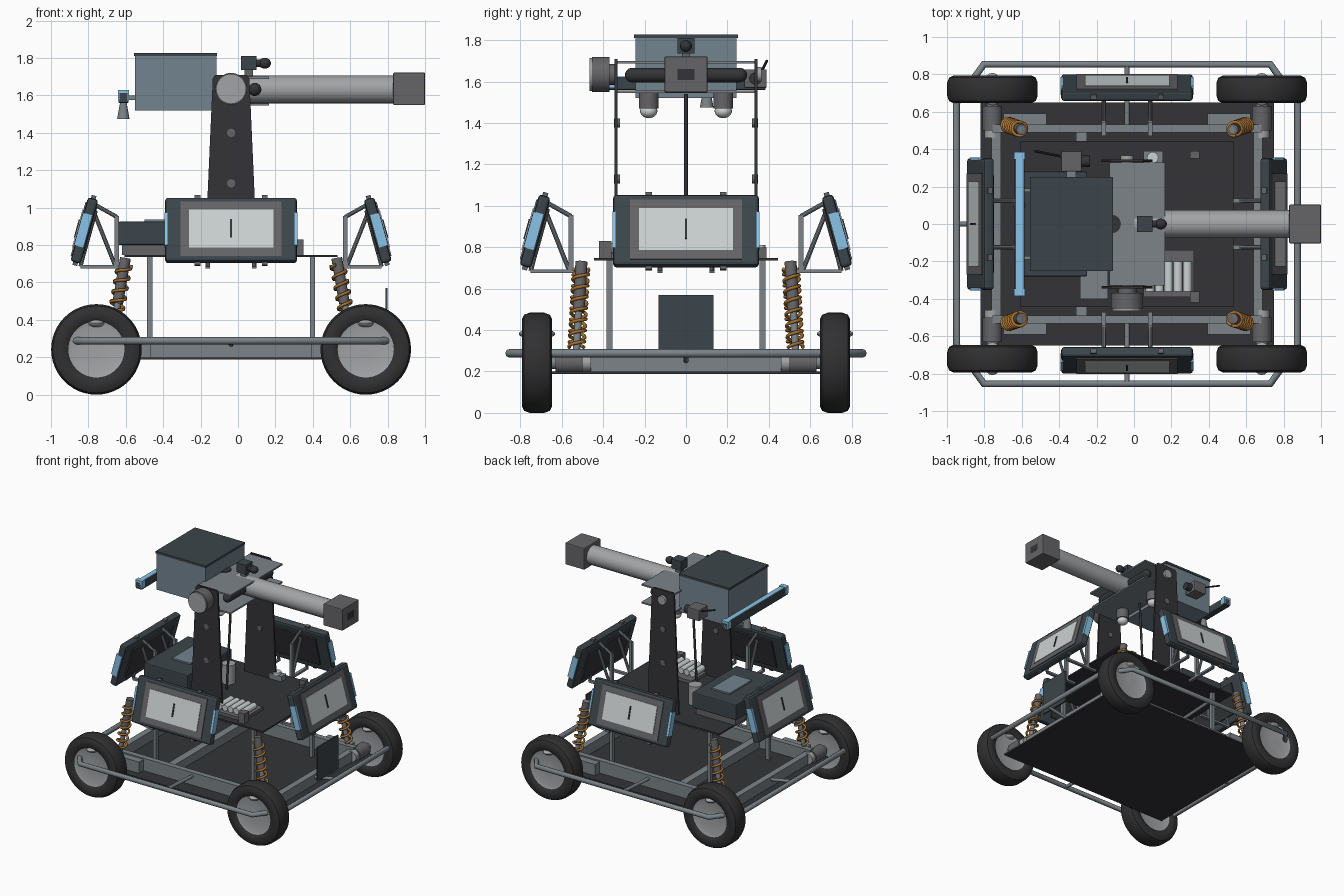
import bpy, bmesh
from math import pi, sin, cos
from mathutils import Matrix, Vector

if "Cube" in bpy.data.objects:
    bpy.data.objects.remove(bpy.data.objects["Cube"])

XC = -0.037
I = Matrix.Identity(4)
T = Matrix.Translation

def mat(name, r, g, b):
    m = bpy.data.materials.new(name)
    m.diffuse_color = (r, g, b, 1)
    m.use_nodes = True
    m.node_tree.nodes["Principled BSDF"].inputs["Base Color"].default_value = m.diffuse_color
    return m

TYRE = mat("rubber", .03, .03, .032)
DARK = mat("dark_plate", .033, .034, .038)
SLATE = mat("slate", .045, .06, .07)
STEEL = mat("steel", .2, .23, .25)
LIGHT = mat("light_metal", .36, .37, .38)
SCREEN = mat("screen", .6, .64, .64)
MID = mat("mid_grey", .13, .13, .14)
BLUE = mat("blue", .25, .55, .8)
CASE = mat("case", .17, .23, .28)
ORANGE = mat("spring_orange", .4, .17, .03)

def finish(name, bm, m, M=I, smooth=False):
    me = bpy.data.meshes.new(name)
    bmesh.ops.recalc_face_normals(bm, faces=bm.faces[:])
    bm.to_mesh(me)
    bm.free()
    o = bpy.data.objects.new(name, me)
    bpy.context.collection.objects.link(o)
    o.matrix_basis = M
    if m:
        me.materials.append(m)
    if smooth:
        me.shade_smooth()
        me.set_sharp_from_angle(angle=0.6)
    return o

def box(name, lo, hi, m, M=I, bevel=0):
    lo, hi = Vector(lo), Vector(hi)
    bm = bmesh.new()
    bmesh.ops.create_cube(bm, size=1, matrix=T((lo + hi) / 2) @ Matrix.Diagonal((*(hi - lo), 1)))
    if bevel:
        bmesh.ops.bevel(bm, geom=bm.edges[:], offset=bevel, segments=2, affect='EDGES', profile=.5)
    return finish(name, bm, m, M)

def rod(name, p, q, r, m, M=I, r2=None, n=24):
    p, q = Vector(p), Vector(q)
    d = q - p
    bm = bmesh.new()
    R = d.to_track_quat('Z', 'Y').to_matrix().to_4x4()
    bmesh.ops.create_cone(bm, cap_ends=True, segments=n, radius1=r, radius2=r if r2 is None else r2,
                          depth=d.length, matrix=T((p + q) / 2) @ R)
    return finish(name, bm, m, M, True)

def ball(name, c, s, m):
    bm = bmesh.new()
    bmesh.ops.create_uvsphere(bm, u_segments=20, v_segments=12, radius=1, matrix=T(c) @ Matrix.Diagonal((*s, 1)))
    return finish(name, bm, m, I, True)

def lathe_y(name, prof, m, M=I, n=48):
    # profile of (radius, y) spun round the y axis
    bm = bmesh.new()
    vs = [bm.verts.new((r, y, 0)) for r, y in prof]
    es = [bm.edges.new((vs[i], vs[i + 1])) for i in range(len(vs) - 1)]
    bmesh.ops.spin(bm, geom=vs + es, cent=(0, 0, 0), axis=(0, 1, 0), angle=2 * pi, steps=n)
    bmesh.ops.remove_doubles(bm, verts=bm.verts[:], dist=1e-4)
    return finish(name, bm, m, M, True)

def wire(name, pts, r, m, cyclic=False):
    cu = bpy.data.curves.new(name, 'CURVE')
    cu.dimensions = '3D'
    cu.bevel_depth, cu.bevel_resolution, cu.use_fill_caps = r, 2, True
    s = cu.splines.new('POLY')
    s.points.add(len(pts) - 1)
    for p, c in zip(s.points, pts):
        p.co = (*c, 1)
    s.use_cyclic_u = cyclic
    cu.materials.append(m)
    o = bpy.data.objects.new(name, cu)
    bpy.context.collection.objects.link(o)

# wheels, motors, springs at the four corners
tyre = [(.15, -.06), (.17, -.073), (.21, -.073), (.232, -.062), (.242, -.035),
        (.242, .035), (.232, .062), (.21, .073), (.17, .073), (.15, .06)]
hub = [(0, -.055), (.03, -.055), (.13, -.052), (.155, -.06), (.155, .06), (.13, .052), (.03, .055), (0, .055)]
for sx in (-1, 1):
    for sy in (-1, 1):
        wx = XC + sx * .72
        M = T((wx, sy * .72, .242))
        lathe_y("tyre", tyre, TYRE, M)
        lathe_y("wheel_hub", hub, LIGHT, M)
        ball("hub_cap", (wx, sy * .72, .382), (.055, .088, .026), LIGHT)
        rod("drive_motor", (wx, sy * .5, .242), (wx, sy * .63, .242), .052, MID)
        rod("motor_cap", (wx, sy * .46, .242), (wx, sy * .5, .242), .042, LIGHT)
        rod("axle", (wx, sy * .62, .242), (wx, sy * .69, .242), .03, STEEL)
        a = Vector((XC + sx * .64, sy * .53, .29))
        b = Vector((XC + sx * .565, sy * .505, .73))
        rod("damper_rod", a, b, .018, STEEL)
        rod("damper_body", a.lerp(b, .45), b, .029, MID)
        q = (b - a).to_track_quat('Z', 'Y')
        n = 7 * 16
        wire("spring", [a.lerp(b, .06 + .86 * i / n) + q @ Vector((.037 * cos(i * pi / 8), .037 * sin(i * pi / 8), 0))
                        for i in range(n + 1)], .0085, ORANGE)
        # deck post and corner block
        px, py = XC + sx * .435, sy * .37
        box("deck_post", (px - .014, py - .014, .2), (px + .014, py + .014, .745), STEEL)
        x0, x1 = sorted((XC + sx * .43, XC + sx * .66))
        y0, y1 = sorted((sy * .53, sy * .59))
        box("corner_block", (x0, y0, .2), (x1, y1, .29), STEEL)

# chassis floor, rails and bumper ring
box("floor_plate", (XC - .785, -.65, .187), (XC + .785, .65, .2), DARK)
for s in (-1, 1):
    box("side_rail", (XC - .72, s * .51 - .022, .2), (XC + .72, s * .51 + .022, .3), STEEL)
    box("end_rail", (XC + s * .7 - .025, -.5, .2), (XC + s * .7 + .025, .5, .28), STEEL)
    rod("side_stub", (XC, s * .53, .27), (XC, s * .85, .288), .013, STEEL)
    rod("end_stub", (XC + s * .7, 0, .25), (XC + s * .91, 0, .288), .013, STEEL)
box("cross_rail", (-.31, -.5, .2), (-.25, .5, .27), STEEL)
c = [(.765, .855), (.912, .65)]
ring = [(x, y) for x, y in c] + [(x, -y) for x, y in c[::-1]] + [(-x, -y) for x, y in c] + [(-x, y) for x, y in c[::-1]]
wire("bumper_tube", [(XC + x, y, .288) for x, y in ring], .02, STEEL, True)
box("end_plate", (.788, -.133, .3), (.8, .133, .57), SLATE)

# upper deck and its equipment
box("upper_deck", (XC - .57, -.445, .736), (XC + .57, .445, .748), DARK)
box("control_case", (-.64, -.28, .8), (-.25, .28, .925), SLATE, bevel=.008)
box("case_foot", (-.62, -.26, .748), (-.27, .26, .8), MID)
box("case_keypad", (-.5, -.12, .925), (-.34, .16, .937), CASE)
rod("puck", (-.16, .11, .748), (-.16, .11, .9), .05, LIGHT)
box("cell_tray", (.05, -.39, .748), (.32, -.14, .772), MID)
for i in range(5):
    rod("cell", (.085 + i * .05, -.36, .797), (.085 + i * .05, -.2, .797), .024, SCREEN)
box("junction_box", (-.29, -.4, .748), (-.14, -.24, .79), STEEL)
box("rear_box", (.05, .33, .748), (.155, .39, .79), STEEL)
rod("rear_knob", (.1, .355, .79), (.1, .355, .81), .03, SCREEN)
box("left_latch", (.3, -.42, .748), (.35, -.36, .83), MID)
box("right_latch", (.3, .35, .748), (.35, .39, .8), MID)

# four tilted display panels with brackets
for k in range(4):
    M = T((XC, 0, 0)) @ Matrix.Rotation(k * pi / 2, 4, 'Z')
    d = .785 if k % 2 else .73
    P = M @ T((0, -d, .878)) @ Matrix.Rotation(-.27, 4, 'X')
    box("panel_body", (-.352, -.028, -.178), (.352, .03, .178), SLATE, P, .016)
    box("panel_back", (-.26, .03, -.12), (.26, .042, .12), DARK, P)
    box("panel_frame", (-.27, -.034, -.15), (.27, -.02, .15), MID, P)
    box("panel_screen", (-.226, -.039, -.105), (.226, -.03, .105), SCREEN, P)
    box("screen_slot", (-.006, -.044, -.05), (.006, -.035, .05), DARK, P)
    for s in (-1, 1):
        box("panel_light", (s * .348 - .008, -.032, -.09), (s * .348 + .008, .018, .09), BLUE, P)
        for z in (-1, 1):
            box("panel_lug", (s * .18 - .016, -.012, z * .184 - .01), (s * .18 + .016, .014, z * .184 + .01), MID, P)
        x = s * .125
        box("bracket_post", (x - .012, -d + .163, .68), (x + .012, -d + .187, .955), STEEL, M)
        box("bracket_foot", (x - .012, -d - .02, .675), (x + .012, -d + .26, .692), STEEL, M)
        for p, q in (((.175, .95), (.05, 1.02)), ((.06, 1.01), (-.02, .685)), ((.05, .98), (.165, .69))):
            rod("bracket_brace", (x, -d + p[0], p[1]), (x, -d + q[0], q[1]), .011, STEEL, M, n=10)

# tapered mast plates
for s in (-1, 1):
    bm = bmesh.new()
    prof = [(-.14, .745), (.14, .745), (.098, 1.69), (.085, 1.71), (-.085, 1.71), (-.098, 1.69)]
    f = bm.faces.new([bm.verts.new((XC + x, s * .338 - .007, z)) for x, z in prof])
    g = bmesh.ops.extrude_face_region(bm, geom=[f])
    bmesh.ops.translate(bm, verts=[v for v in g["geom"] if isinstance(v, bmesh.types.BMVert)], vec=(0, .014, 0))
    finish("mast_plate", bm, DARK)
    for z in (1.13, 1.4):
        rod("mast_bolt", (XC, s * .32, z), (XC, s * .348, z), .022, MID)
    # spot lamps under the cradle
    rod("spot_lamp", (XC, s * .18, 1.47), (XC, s * .18, 1.55), .048, MID)
    ball("spot_lens", (XC, s * .18, 1.458), (.042, .042, .034), SCREEN)
rod("tilt_drive", (XC, -.455, 1.635), (XC, -.37, 1.635), .085, MID, n=40)
rod("tilt_drive_face", (XC, -.466, 1.635), (XC, -.455, 1.635), .08, LIGHT, n=40)
rod("tilt_neck", (XC, -.37, 1.635), (XC, -.33, 1.635), .05, MID)
rod("tilt_pin", (XC, .33, 1.635), (XC, .365, 1.635), .035, LIGHT)
rod("tilt_strut", (XC - .02, 0, 1.54), (-.1, 0, .748), .009, DARK, n=12)

# cradle and barrel
box("cradle_top", (-.13, -.33, 1.688), (.165, .33, 1.7), STEEL)
box("cradle_base", (-.13, -.33, 1.545), (.165, .33, 1.557), STEEL)
rod("cradle_hub", (-.12, 0, 1.701), (-.12, 0, 1.706), .05, DARK)
rod("cradle_roller", (.09, -.26, 1.632), (.09, .26, 1.632), .035, DARK)
for s in (-1, 1):
    ball("roller_end", (.09, s * .26, 1.632), (.035, .035, .035), DARK)
rod("barrel", (.0, 0, 1.632), (.84, 0, 1.632), .074, LIGHT, n=48)
box("muzzle", (.83, -.104, 1.548), (1, .104, 1.722), MID, bevel=.006)
box("muzzle_port", (.99, -.042, 1.608), (1.001, .042, 1.662), DARK)
box("sight_body", (.015, -.042, 1.735), (.1, .042, 1.81), SLATE)
box("sight_foot", (.035, -.02, 1.7), (.08, .02, 1.735), MID)
rod("sight_neck", (.1, 0, 1.772), (.14, 0, 1.772), .02, DARK)
ball("sight_lens", (.143, 0, 1.772), (.033, .029, .029), DARK)

# rear hopper with light bar and side camera
box("hopper", (-.55, -.245, 1.52), (-.115, .245, 1.81), CASE)
box("hopper_lid", (-.557, -.25, 1.81), (-.112, .25, 1.828), SLATE)
box("light_bar", (-.64, -.385, 1.56), (-.585, .385, 1.62), SLATE, bevel=.006)
box("light_bar_strip", (-.63, -.36, 1.618), (-.59, .36, 1.626), BLUE)
for s in (-1, 1):
    box("light_bar_end", (-.642, s * .365 - .02, 1.572), (-.583, s * .365 + .02, 1.63), BLUE)
    box("light_bar_arm", (-.6, s * .18 - .01, 1.575), (-.54, s * .18 + .01, 1.6), STEEL)
rod("horn", (-.613, .1, 1.475), (-.613, .1, 1.565), .033, STEEL, r2=.017)
box("side_camera", (-.39, .28, 1.57), (-.28, .39, 1.66), MID, bevel=.006)
box("camera_arm", (-.36, .24, 1.6), (-.31, .29, 1.63), STEEL)
rod("camera_lens", (-.28, .335, 1.615), (-.235, .335, 1.615), .03, DARK)
rod("camera_aerial", (-.38, .36, 1.64), (-.53, .39, 1.7), .007, DARK, n=8)
